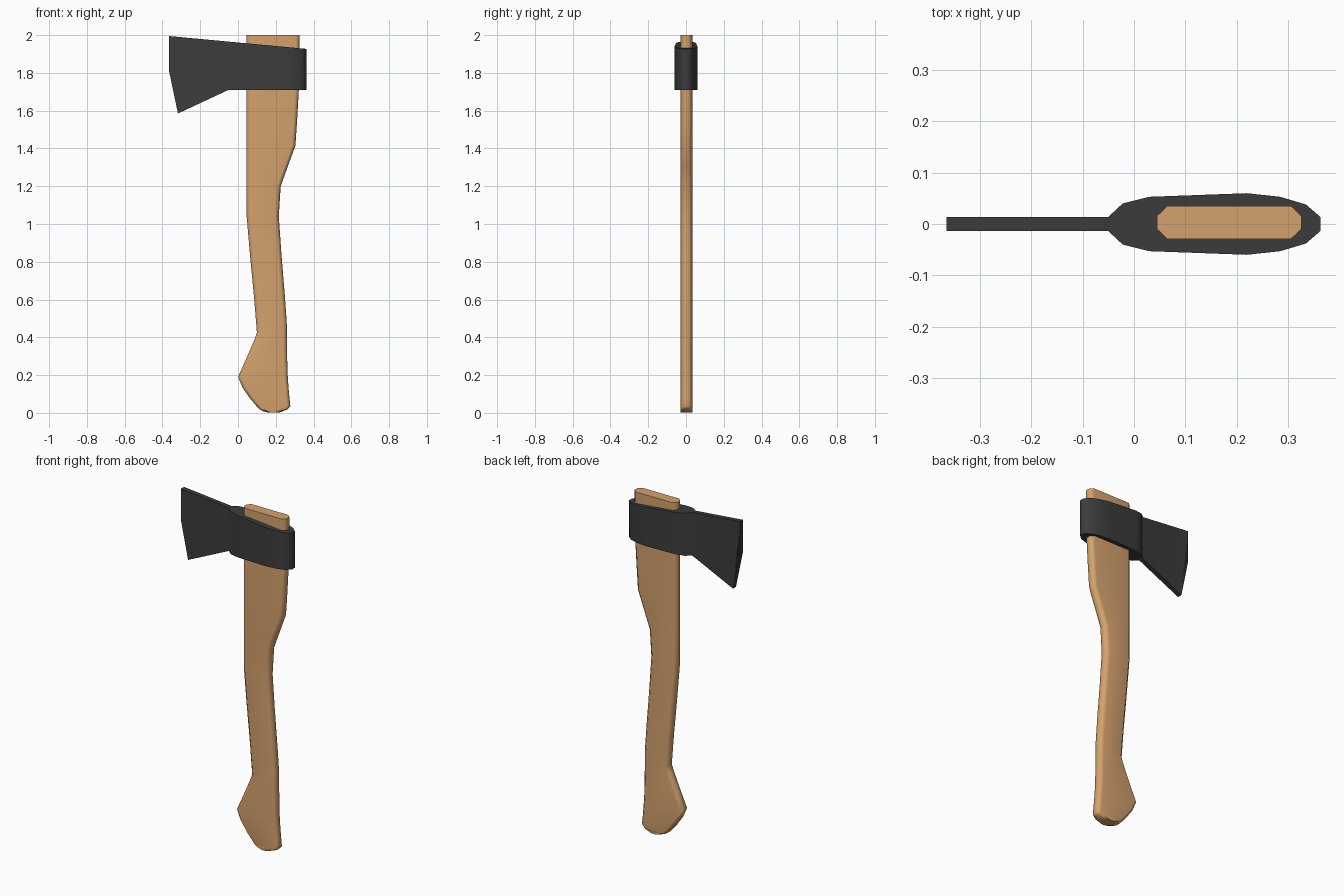
import bpy, bmesh
from math import radians

if "Cube" in bpy.data.objects:
    bpy.data.objects.remove(bpy.data.objects["Cube"])


def loft(name, rings, color):
    """Skin a list of matching closed rings and cap both ends."""
    bm = bmesh.new()
    loops = [[bm.verts.new(p) for p in ring] for ring in rings]
    n = len(loops[0])
    for a, b in zip(loops, loops[1:]):
        for i in range(n):
            j = (i + 1) % n
            bm.faces.new((a[i], a[j], b[j], b[i]))
    bm.faces.new(loops[0])
    bm.faces.new(loops[-1])
    bmesh.ops.recalc_face_normals(bm, faces=bm.faces)
    mesh = bpy.data.meshes.new(name)
    bm.to_mesh(mesh)
    bm.free()
    for poly in mesh.polygons:
        poly.use_smooth = True
    mesh.set_sharp_from_angle(angle=radians(55))
    mat = bpy.data.materials.new(name + "_material")
    mat.diffuse_color = color
    mat.use_nodes = True
    mat.node_tree.nodes["Principled BSDF"].inputs["Base Color"].default_value = mat.diffuse_color
    mesh.materials.append(mat)
    obj = bpy.data.objects.new(name, mesh)
    bpy.context.collection.objects.link(obj)
    mod = obj.modifiers.new("even_shading", 'WEIGHTED_NORMAL')
    mod.keep_sharp = True
    return obj


def handle_ring(lx, lz, rx, rz):
    """Flat octagon with chamfered front and back edges."""
    outer, inner, cy = 0.032, 0.013, 0.003
    t = min(0.02 / (rx - lx), 0.3)
    pts = [(0, -inner), (t, -outer), (1 - t, -outer), (1, -inner),
           (1, inner), (1 - t, outer), (t, outer), (0, inner)]
    return [(lx + (rx - lx) * s, cy + y, lz + (rz - lz) * s) for s, y in pts]


# Handle: left x, left z, right x, right z, from the knob to the top
handle = [
    (0.155, 0.003, 0.22, 0.002),
    (0.132, 0.009, 0.262, 0.018),
    (0.11, 0.022, 0.277, 0.035),
    (0.065, 0.075, 0.272, 0.085),
    (0.025, 0.132, 0.267, 0.14),
    (0.0, 0.19, 0.263, 0.2),
    (0.045, 0.29, 0.26, 0.30),
    (0.088, 0.39, 0.259, 0.40),
    (0.1, 0.425, 0.258, 0.48),
    (0.086, 0.60, 0.248, 0.62),
    (0.064, 0.83, 0.230, 0.84),
    (0.045, 1.05, 0.216, 1.04),
    (0.045, 1.2, 0.226, 1.2),
    (0.045, 1.3, 0.262, 1.3),
    (0.045, 1.42, 0.304, 1.415),
    (0.045, 1.55, 0.313, 1.55),
    (0.045, 1.71, 0.322, 1.71),
    (0.045, 2.0, 0.326, 2.0),
]
loft("handle", [handle_ring(*row) for row in handle], (0.66, 0.36, 0.155, 1))


def head_ring(w, low, mid, top):
    """Upright section with three height levels on each side."""
    side = (low, mid, top)
    return ([(x, -w, z) for x, z in side] +
            [(x, w, z) for x, z in reversed(side)])


def top_z(x):
    return 1.995 - (x + 0.365) * 0.0934


# Axe head: slanted blade end, then the bulging eye around the handle
head = [head_ring(0.014, (-0.318, 1.585), (-0.365, 1.81), (-0.365, 1.995))]
for x, w in [(-0.05, 0.014), (-0.022, 0.04), (0.03, 0.053), (0.22, 0.06),
             (0.285, 0.053), (0.335, 0.038), (0.363, 0.014)]:
    head.append(head_ring(w, (x, 1.71), (x, 1.81), (x, top_z(x))))
loft("axe_head", head, (0.045, 0.045, 0.045, 1))
